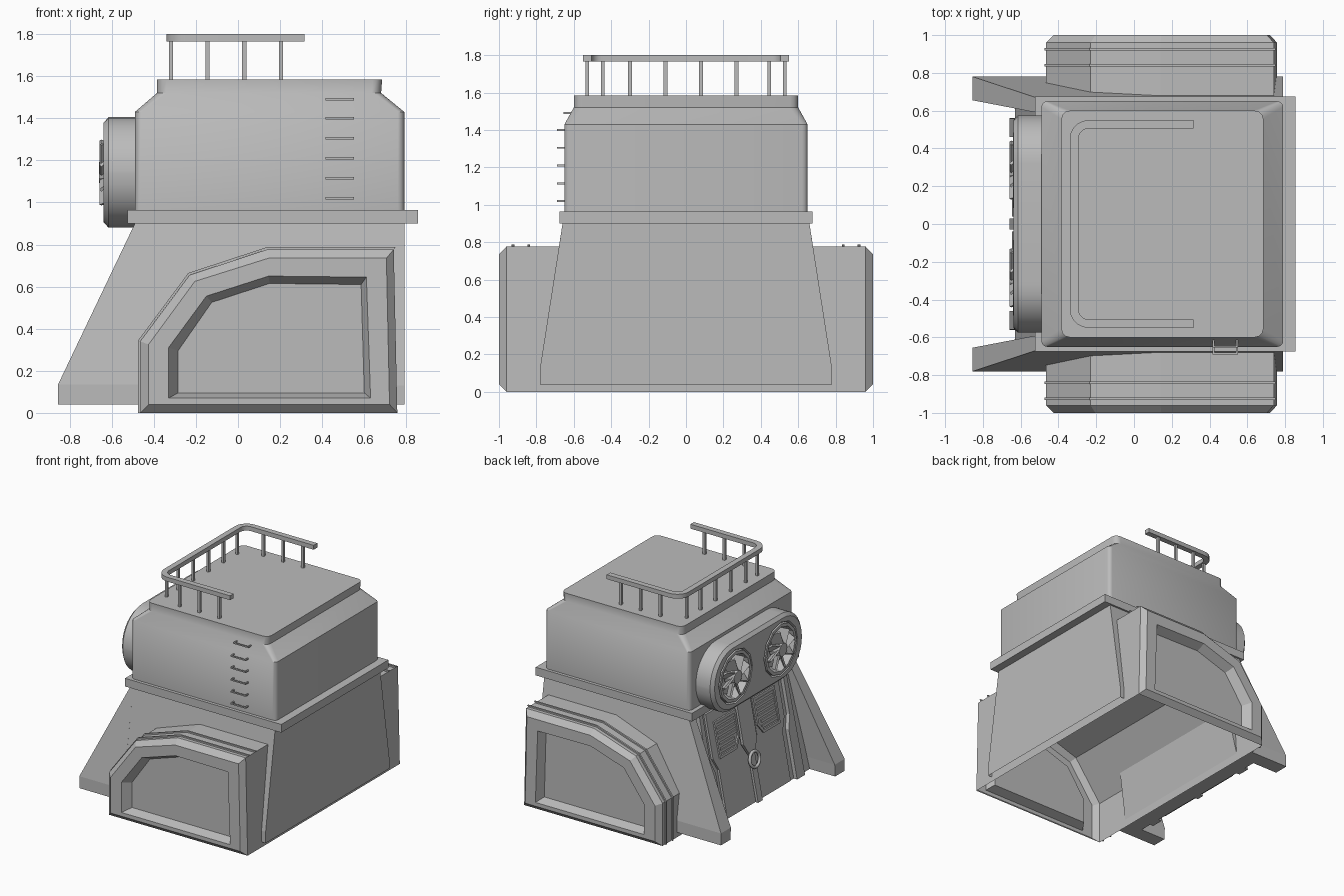
import bpy, bmesh, math
from mathutils import Vector, Matrix

if "Cube" in bpy.data.objects:
    bpy.data.objects.remove(bpy.data.objects["Cube"], do_unlink=True)

grey = bpy.data.materials.new("plain grey")
grey.use_nodes = True
grey.diffuse_color = (0.5, 0.5, 0.5, 1)
grey.node_tree.nodes["Principled BSDF"].inputs["Base Color"].default_value = (0.5, 0.5, 0.5, 1)


def finish(name, bm, smooth=False):
    bmesh.ops.recalc_face_normals(bm, faces=bm.faces)
    mesh = bpy.data.meshes.new(name)
    bm.to_mesh(mesh)
    bm.free()
    obj = bpy.data.objects.new(name, mesh)
    bpy.context.collection.objects.link(obj)
    mesh.materials.append(grey)
    if smooth:
        bpy.ops.object.select_all(action='DESELECT')
        obj.select_set(True)
        bpy.context.view_layer.objects.active = obj
        bpy.ops.object.shade_smooth_by_angle(angle=math.radians(32))
    return obj


def loft(bm, rings, caps=True, skip=()):
    """Join closed rings of points; skip = (band, side) pairs left open."""
    rows = [[bm.verts.new(p) for p in ring] for ring in rings]
    n = len(rows[0])
    for b, (r, s) in enumerate(zip(rows, rows[1:])):
        for i in range(n):
            if (b, i) not in skip:
                j = (i + 1) % n
                bm.faces.new((r[i], r[j], s[j], s[i]))
    if caps:
        bm.faces.new(rows[0])
        bm.faces.new(rows[-1])


def box(bm, lo, hi, matrix=None):
    lo, hi = Vector(lo), Vector(hi)
    m = Matrix.Translation((lo + hi) / 2) @ Matrix.Diagonal((hi - lo).to_4d())
    bmesh.ops.create_cube(bm, size=1, matrix=(matrix or Matrix()) @ m)


def rounded(x0, x1, y0, y1, r, seg=5):
    """Outline of a rounded rectangle."""
    out = []
    for k, (cx, cy) in enumerate(((x1 - r, y1 - r), (x0 + r, y1 - r), (x0 + r, y0 + r), (x1 - r, y0 + r))):
        for i in range(seg + 1):
            a = math.pi / 2 * (k + i / seg)
            out.append((cx + r * math.cos(a), cy + r * math.sin(a)))
    return out


def wall_y(z):
    """Half width of the base at a height."""
    return 0.78 if z <= 0.13 else 0.78 - 0.12 * (z - 0.13) / 0.77


# Lower hull: open underneath, with an arched opening on each side
pod_outer = [(-.465, 0), (-.465, .34), (-.23, .655), (.14, .777), (.74, .777), (.757, 0)]
bm = bmesh.new()
for s in (-1, 1):
    arch = [(.79, .13), (.79, .9), (-.465, .9)] + pod_outer[1:5] + [(.754, .13)]
    low = [(.754, .04), (.79, .04), (.79, .13), (.754, .13)]
    for poly in (arch, low):
        bm.faces.new([bm.verts.new((x, s * wall_y(z), z)) for x, z in poly])
for z0, z1 in ((.04, .13), (.13, .9)):
    bm.faces.new([bm.verts.new((.79, s * wall_y(z), z)) for s, z in ((-1, z0), (1, z0), (1, z1), (-1, z1))])
bmesh.ops.remove_doubles(bm, verts=bm.verts, dist=0.0005)
finish("lower_hull", bm)

# Sloping buttresses
for s, side in ((-1, "front"), (1, "back")):
    bm = bmesh.new()
    loft(bm, [[(x0, s * yo, z), (-.465, s * yo, z), (-.465, s * yi, z), (x0, s * yi, z)]
              for z, x0, yo, yi in ((.04, -.855, .78, .66), (.135, -.855, .78, .655), (.9, -.49, .66, .585))])
    finish(side + "_buttress", bm)

# Arched tunnel through the hull, ending in bevelled pods with recessed panels
rim = [(-.425, .04), (-.425, .325), (-.205, .625), (.145, .735), (.705, .735), (.72, .04)]
lip = [(-.33, .07), (-.33, .31), (-.15, .555), (.145, .65), (.61, .645), (.63, .07)]
floor = [(-.285, .095), (-.285, .295), (-.125, .525), (.15, .615), (.585, .61), (.6, .095)]
steps = [(floor, .93), (lip, 1), (rim, 1), (pod_outer, .96)]
bm = bmesh.new()
loft(bm, [[(x, -y, z) for x, z in pts] for pts, y in steps]
     + [[(x, y, z) for x, z in pts] for pts, y in reversed(steps)], skip=((3, 5),))
finish("arched_pods", bm)

# Thin raised bands over the pods
path = pod_outer[:5]
grown = [(-.475, 0), (-.475, .344), (-.236, .665), (.139, .788), (.75, .788)]
bm = bmesh.new()
for y in (-.925, -.84, .84, .925):
    loft(bm, [[(a[0], y - .007, a[1]), (b[0], y - .007, b[1]),
               (b[0], y + .007, b[1]), (a[0], y + .007, a[1])] for a, b in zip(path, grown)])
finish("pod_bands", bm)

# Ledge between the base and the housing
bm = bmesh.new()
box(bm, (-.525, -.675, .9), (.855, .675, .965))
finish("ledge", bm)

# Upper housing with sloped shoulders and cap
bm = bmesh.new()
rings = []
for x0, x1, y, r, z in ((-.49, .79, .65, .03, .96), (-.49, .79, .65, .03, 1.43),
                        (-.385, .68, .6, .045, 1.52), (-.385, .685, .6, .045, 1.585)):
    rings.append([(px, py, z) for px, py in rounded(x0, x1, -y, y, r, 3)])
loft(bm, rings)
finish("upper_housing", bm, True)

# Roof railing: U-shaped bar on square posts
bm = bmesh.new()
outer = [(.315, .55)] + rounded(-.34, .5, -.55, .55, .1)[6:18] + [(.315, -.55)]
inner = [(.315, .505)] + rounded(-.295, .5, -.505, .505, .055)[6:18] + [(.315, -.505)]
loft(bm, [[(*o, 1.765), (*o, 1.8), (*i, 1.8), (*i, 1.765)] for o, i in zip(outer, inner)])
finish("roof_rail", bm, True)
bm = bmesh.new()
posts = [(x, s * .528) for x in (-.145, .03, .205) for s in (-1, 1)]
posts += [(-.318, y) for y in (-.445, -.3, -.11, .08, .27, .445)]
for x, y in posts:
    box(bm, (x - .01, y - .01, 1.58), (x + .01, y + .01, 1.77))
finish("rail_posts", bm)

# Ladder rungs shaped like staples
bm = bmesh.new()
for z, y in ((1.02, -.69), (1.115, -.69), (1.21, -.69), (1.305, -.69), (1.4, -.69), (1.49, -.655)):
    box(bm, (.415, y, z - .005), (.55, y + .01, z + .005))
    for x in (.415, .54):
        box(bm, (x, y + .01, z - .005), (x + .01, y + .06, z + .005))
finish("ladder_rungs", bm)

# Fan housing: rounded box with two tapered wells
bm = bmesh.new()
loft(bm, [[(x, y, z) for y, z in rounded(-.575 + d, .575 - d, .88 + d, 1.405 - d, .255 - d, 8)]
          for x, d in ((-.46, 0), (-.615, 0), (-.638, .025))])
fan_box = finish("fan_housing", bm)
to_x = Matrix.Rotation(math.radians(-90), 4, 'Y')
bm = bmesh.new()
for y in (-.285, .285):
    bmesh.ops.create_cone(bm, cap_ends=True, segments=12, radius1=.175, radius2=.225, depth=.1,
                          matrix=Matrix.Translation((-.61, y, 1.142)) @ to_x)
cutter = finish("well_cutter", bm)
cutter.hide_render = True
mod = fan_box.modifiers.new("wells", 'BOOLEAN')
mod.object, mod.operation, mod.solver = cutter, 'DIFFERENCE', 'EXACT'
bpy.ops.object.select_all(action='DESELECT')
bpy.context.view_layer.objects.active = fan_box
fan_box.select_set(True)
bpy.ops.object.modifier_apply(modifier=mod.name)
bpy.data.objects.remove(cutter, do_unlink=True)
bpy.ops.object.shade_smooth_by_angle(angle=math.radians(20))

# Fans: hub, tilted blades and an inner ring
for y, side in ((-.285, "front"), (.285, "back")):
    bm = bmesh.new()
    place = Matrix.Translation((-.62, y, 1.142))
    bmesh.ops.create_cone(bm, cap_ends=True, segments=12, radius1=.065, radius2=.05, depth=.08,
                          matrix=place @ to_x)
    for i in range(8):
        turn = Matrix.Rotation((i + .5) * math.pi / 4, 4, 'X') @ Matrix.Rotation(math.radians(40), 4, 'Z')
        box(bm, (-.045, -.007, .045), (.04, .007, .155), place @ turn)
    loft(bm, [[(x, y + r * math.cos(a), 1.142 + r * math.sin(a))
               for x, r in ((-.57, .2), (-.64, .2), (-.64, .175), (-.57, .155))]
              for a in (i * math.pi / 6 for i in range(13))], caps=False)
    bmesh.ops.remove_doubles(bm, verts=bm.verts, dist=0.0001)
    finish(side + "_fan", bm)


def on_panel(y, z, out=0):
    """Point on the leaning service wall."""
    return (-.64 + (z - .04) * .195 - out, y, z)


def plate(bm, pts, out, base=-.03):
    loft(bm, [[on_panel(y, z, o) for y, z in pts] for o in (base, out)])


# Service wall, thick enough to close the gap to the tunnel
bm = bmesh.new()
plate(bm, [(-.66, .04), (.66, .04), (.6, .9), (-.6, .9)], -.01, -.17)
finish("service_wall", bm)

# Doors, side trims and louvred vents, mirrored about the centre
doors, trims, vents = bmesh.new(), bmesh.new(), bmesh.new()
for s in (-1, 1):
    plate(doors, [(s * y, z) for y, z in ((.04, .05), (.4, .05), (.4, .42), (.45, .52), (.45, .86),
                                          (.1, .86), (.1, .5), (.04, .4))], .008)
    plate(trims, [(s * y, z) for y, z in ((.46, .04), (.56, .04), (.54, .88), (.5, .88), (.5, .52), (.46, .42))], .02)
    frame = [(.11, .58), (.17, .5), (.38, .5), (.38, .78), (.11, .78)]
    hole = [(.13, .59), (.18, .52), (.36, .52), (.36, .76), (.13, .76)]
    loft(vents, [[on_panel(s * y, z, o) for y, z in pts]
                 for pts, o in ((frame, .006), (frame, .02), (hole, .02), (hole, .009))], caps=False)
    for i in range(6):
        z = .535 + i * .04
        y0 = .13 if z > .59 else .17
        plate(vents, [(s * y0, z), (s * .36, z), (s * .36, z + .02), (s * y0, z + .02)], .016, .006)
finish("doors", doors)
finish("door_trims", trims)
finish("door_vents", vents)

# Centre strip and ring handle
bm = bmesh.new()
plate(bm, [(-.03, .04), (.03, .04), (.03, .4), (.085, .5), (.085, .86), (-.085, .86), (-.085, .5), (-.03, .4)], .018)
finish("centre_strip", bm)
bpy.ops.mesh.primitive_torus_add(major_radius=.06, minor_radius=.012, major_segments=20, minor_segments=8,
                                 location=on_panel(0, .365, .03), rotation=(0, math.radians(101), 0))
handle = bpy.context.object
handle.name = "ring_handle"
handle.data.materials.append(grey)
bpy.ops.object.shade_smooth_by_angle(angle=math.radians(60))
